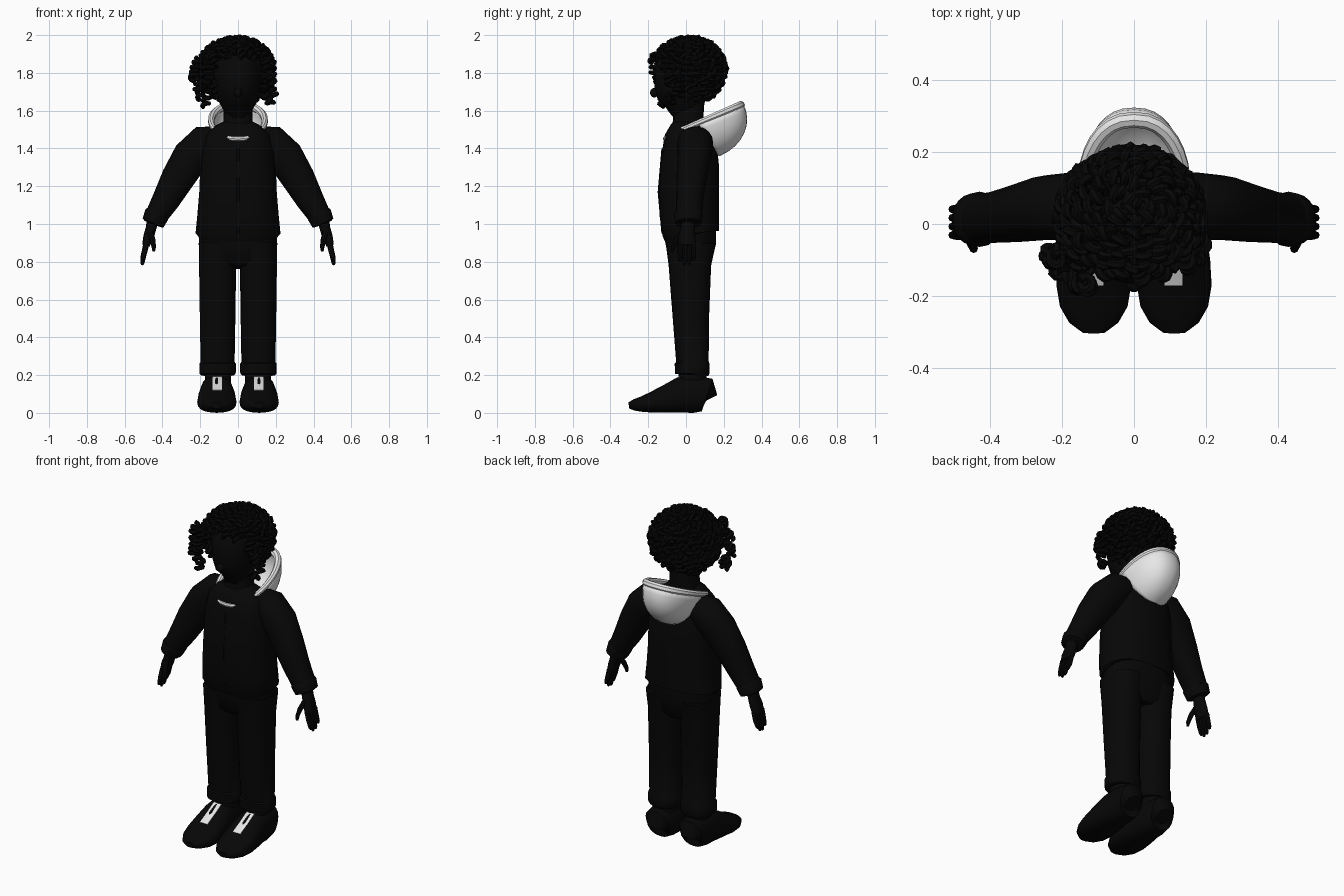
import bpy, bmesh, math, random
from mathutils import Vector

random.seed(4)
if "Cube" in bpy.data.objects:
    bpy.data.objects.remove(bpy.data.objects["Cube"])


def material(name, value):
    m = bpy.data.materials.new(name)
    m.use_nodes = True
    color = (value, value, value, 1)
    m.diffuse_color = color
    bsdf = m.node_tree.nodes["Principled BSDF"]
    bsdf.inputs["Base Color"].default_value = color
    bsdf.inputs["Roughness"].default_value = 0.8
    return m


black = material("soft black", 0.002)
white = material("pale grey", 0.8)
X, Y = Vector((1, 0, 0)), Vector((0, 1, 0))


def finish(obj, mat, angle=40):
    obj.data.materials.append(mat)
    bpy.ops.object.select_all(action='DESELECT')
    obj.select_set(True)
    bpy.context.view_layer.objects.active = obj
    bpy.ops.object.shade_smooth_by_angle(angle=math.radians(angle))
    return obj


def from_bmesh(name, bm, mat):
    bmesh.ops.recalc_face_normals(bm, faces=bm.faces)
    mesh = bpy.data.meshes.new(name)
    bm.to_mesh(mesh)
    bm.free()
    obj = bpy.data.objects.new(name, mesh)
    bpy.context.collection.objects.link(obj)
    return finish(obj, mat)


def skin(bm, rows, closed):
    n = len(rows[0])
    for a, b in zip(rows, rows[1:]):
        for i in range(n if closed else n - 1):
            j = (i + 1) % n
            bm.faces.new((a[i], a[j], b[j], b[i]))


def sweep(name, stations, side, mat=black, power=2.4, sides=20):
    """Loft rounded sections (centre, half width, half depth) along a path."""
    bm = bmesh.new()
    rows = []
    pts = [Vector(s[0]) for s in stations]
    for k, (c, w, d) in enumerate(stations):
        tangent = pts[min(k + 1, len(pts) - 1)] - pts[max(k - 1, 0)]
        up = tangent.cross(side).normalized()
        row = []
        for i in range(sides):
            a = math.tau * i / sides
            u, v = [math.copysign(abs(t) ** (2 / power), t)
                    for t in (math.cos(a), math.sin(a))]
            row.append(bm.verts.new(pts[k] + side * (w * u) + up * (d * v)))
        rows.append(row)
    skin(bm, rows, True)
    bm.faces.new(rows[0])
    bm.faces.new(rows[-1])
    return from_bmesh(name, bm, mat)


def upright(name, levels, x=0, **kw):
    """Stack of sections: height, half width, front y, back y."""
    return sweep(name, [((x, (f + b) / 2, z), w, (b - f) / 2)
                        for z, w, f, b in levels], X, **kw)


def ball(name, centre, radii):
    bm = bmesh.new()
    bmesh.ops.create_uvsphere(bm, u_segments=20, v_segments=12, radius=1)
    for v in bm.verts:
        v.co = Vector(centre) + Vector(r * c for r, c in zip(radii, v.co))
    return from_bmesh(name, bm, black)


# Jacket body with a front zip
upright("jacket", [(.94, .215, -.115, .17), (.95, .225, -.125, .175),
                   (1.05, .215, -.14, .176), (1.17, .205, -.146, .176),
                   (1.3, .2, -.138, .176), (1.4, .195, -.125, .165),
                   (1.47, .175, -.112, .145), (1.51, .13, -.08, .125),
                   (1.535, .08, -.04, .1)])
upright("zip", [(.95, .008, -.13, -.12), (1.17, .008, -.15, -.14),
                (1.4, .008, -.13, -.12)], sides=8)

# Trousers seat
upright("trouser_seat", [(.77, .1, -.07, .11), (.8, .19, -.09, .135),
                         (.9, .207, -.11, .16), (1.0, .205, -.11, .16)])

# Head and neck
upright("neck", [(1.48, .095, -.08, .1), (1.54, .078, -.07, .09),
                 (1.68, .075, -.06, .1)])
upright("head", [(1.565, .03, -.105, -.03), (1.59, .065, -.125, .05),
                 (1.64, .098, -.15, .09), (1.7, .118, -.168, .12),
                 (1.78, .13, -.17, .15), (1.86, .125, -.15, .15),
                 (1.93, .09, -.1, .11), (1.96, .03, -.03, .05)], power=2.1)
ball("nose", (0, -.168, 1.695), (.022, .022, .025))

# Paired limbs
for s, label in ((1, "left"), (-1, "right")):
    upright(label + "_trouser_leg", [
        (.2, .088, -.052, .118), (.208, .096, -.058, .125), (.26, .097, -.06, .125),
        (.27, .09, -.052, .12), (.5, .094, -.07, .122), (.78, .098, -.092, .133),
        (.9, .1, -.108, .158)], x=s * .108)
    upright(label + "_ankle", [(.12, .07, -.04, .108), (.24, .07, -.04, .108)], x=s * .106)

    # Shoe sections: y, half width, bottom, top
    shoe = [(.123, .045, .025, .12), (.112, .075, .004, .185), (.04, .086, 0, .2),
            (-.03, .09, 0, .19), (-.1, .1, 0, .15), (-.17, .104, 0, .115),
            (-.23, .094, .004, .088), (-.275, .068, .012, .072), (-.303, .03, .024, .056)]
    sweep(label + "_shoe", [((s * .112, y, (b + t) / 2), w, (t - b) / 2)
                            for y, w, b, t in shoe], X, power=2.5)
    sweep(label + "_shoe_strap", [((s * .11, y, t + .003), .026, .004)
                                  for y, w, b, t in shoe[2:6]], X, white, 8, 12)

    # Sleeve, cuff and hand
    def limb(part, stations, power=2.2, sides=16):
        sweep(label + "_" + part, [((s * x, y, z), w, d) for x, y, z, w, d in stations],
              Y, black, power, sides)

    limb("sleeve", [(.1, .05, 1.45, .08, .07), (.17, .05, 1.43, .094, .098),
                    (.25, .045, 1.355, .09, .098), (.32, .03, 1.24, .08, .088),
                    (.38, .02, 1.13, .072, .074), (.425, .015, 1.055, .07, .062),
                    (.44, .013, 1.03, .07, .06)])
    limb("cuff", [(.425, .013, 1.06, .07, .06), (.43, .013, 1.05, .077, .066),
                  (.45, .013, 1.005, .07, .06), (.452, .013, 1.0, .05, .045)])
    limb("palm", [(.45, .01, 1.03, .036, .032), (.46, .01, .98, .036, .028),
                  (.474, .005, .93, .046, .028), (.488, .005, .885, .046, .02)])
    for i, tip in enumerate((.8, .782, .787, .81)):
        y = -.031 + .024 * i
        limb("finger_%d" % (i + 1), [(.484, y, .9, .013, .016), (.496, y, .85, .013, .015),
                                     (.506, y, tip + .012, .011, .011),
                                     (.508, y, tip, .006, .006)], 2, 8)
    limb("thumb", [(.465, -.02, .96, .018, .016), (.453, -.05, .92, .016, .015),
                   (.446, -.068, .88, .013, .012), (.446, -.072, .855, .007, .007)], 2, 8)


# Hood: a tilted rim with a hanging bowl behind the neck
def rim(a):
    y = .09 - .2 * math.cos(a)
    flat = math.copysign(abs(math.sin(a)) ** .85, math.sin(a))
    return Vector((.142 * flat, y, 1.508 + .42 * y - .1 * max(0, -y)))


collar = []
for k in range(33):
    a = math.tau * k / 32
    thick = .013 + .009 * math.sin(a / 2) ** 2
    collar.append((rim(a), thick))
curve = bpy.data.curves.new("hood_rim", 'CURVE')
curve.dimensions = '3D'
curve.bevel_depth = 1
curve.bevel_resolution = 2
spline = curve.splines.new('POLY')
spline.points.add(len(collar) - 2)
spline.use_cyclic_u = True
for p, (co, r) in zip(spline.points, collar):
    p.co, p.radius = (*co, 1), r


def to_mesh(name, data, mat):
    obj = bpy.data.objects.new(name, data)
    bpy.context.collection.objects.link(obj)
    bpy.ops.object.select_all(action='DESELECT')
    obj.select_set(True)
    bpy.context.view_layer.objects.active = obj
    bpy.ops.object.convert(target='MESH')
    return finish(bpy.context.object, mat)


to_mesh("hood_rim", curve, white)
bm = bmesh.new()
centre, pole = Vector((0, .08, 1.545)), Vector((0, .175, 1.365))
rows = []
for j in range(9):
    t = math.pi / 2 * j / 8.2
    rows.append([bm.verts.new(centre + (rim(math.pi * (.46 + 1.08 * i / 20)) - centre)
                              * math.cos(t) * 1.04 + (pole - centre) * math.sin(t))
                 for i in range(21)])
skin(bm, rows, False)
bm.faces.new(rows[-1])
bowl = from_bmesh("hood_bowl", bm, white)
shell = bowl.modifiers.new("thickness", 'SOLIDIFY')
shell.thickness, shell.offset = .012, 0

# Hair: a close cap covered in small coiled locks
ball("hair_cap", (-.005, .025, 1.825), (.165, .165, .15))
curls = bpy.data.curves.new("hair_curls", 'CURVE')
curls.dimensions = '3D'
curls.bevel_depth = .0125
curls.bevel_resolution = 1
curls.use_fill_caps = True


def curl(root, out, turns=1.5, length=.05):
    """One coil hanging down the surface from its root."""
    across = out.cross(Vector((.2, .1, 1))).normalized()
    down = across.cross(out).normalized()
    if down.z > 0:
        down.negate()
    axis = (down + across * random.uniform(-.7, .7) + out * random.uniform(0, .4)).normalized()
    u = axis.cross(out).normalized()
    v = axis.cross(u)
    phase = random.uniform(0, math.tau)
    n = int(turns * 9)
    sp = curls.splines.new('POLY')
    sp.points.add(n)
    for i, p in enumerate(sp.points):
        a = phase + math.tau * turns * i / n
        co = root + axis * (length * (i / n - .5)) + (u * math.cos(a) + v * math.sin(a)) * .017
        p.co = (*co, 1)


total = 230
for i in range(total):
    z = 1 - 2 * (i + .5) / total
    a = i * math.pi * (3 - math.sqrt(5))
    r = math.sqrt(1 - z * z)
    d = Vector((r * math.cos(a), r * math.sin(a), z))
    face = d.y < -.2 and -.62 < d.x < .7 and z < .42
    if z < -.86 or face or (d.y < -.55 and z < 0):
        continue
    wide = .2 if d.x < 0 else .178
    root = Vector((d.x * wide, .015 + d.y * .182, 1.825 + z * (.15 if z > 0 else .18)))
    curl(root, d)

# Loose locks beside the face, fuller on the right
for x, y, z in ((-.22, -.1, 1.85), (-.235, -.08, 1.79), (-.21, -.13, 1.74),
                (-.2, -.1, 1.69), (-.17, -.12, 1.65), (-.15, -.17, 1.82),
                (-.13, -.17, 1.88), (-.16, -.15, 1.77), (.16, -.08, 1.66),
                (.185, -.05, 1.7), (.18, -.09, 1.76), (.15, -.11, 1.84)):
    curl(Vector((x, y, z)), Vector((x, y, .02)).normalized(), 2, .06)
to_mesh("hair_curls", curls, black)
